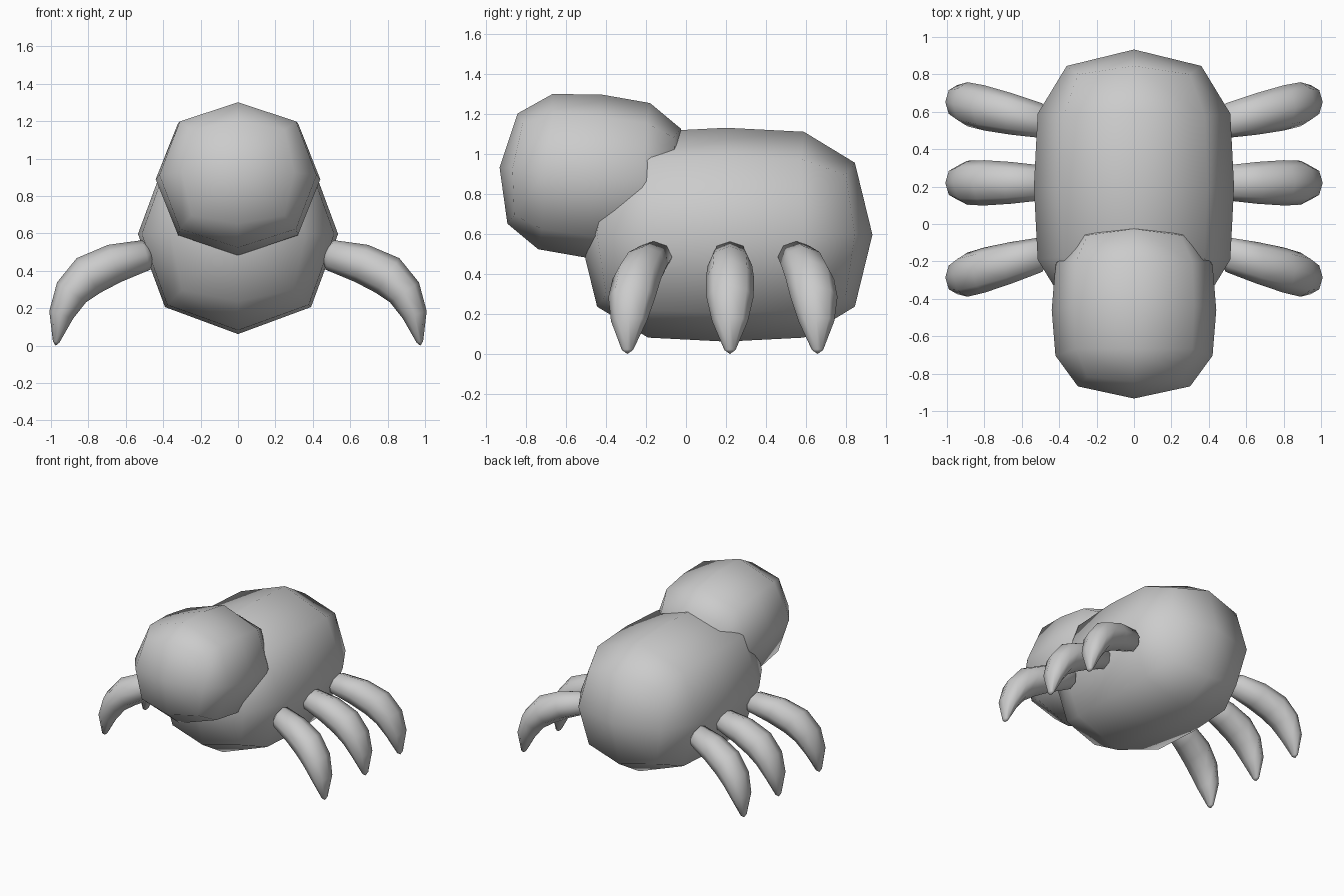
import bpy, bmesh, math
from mathutils import Vector, Matrix

if "Cube" in bpy.data.objects:
    bpy.data.objects.remove(bpy.data.objects["Cube"])


def loft(name, rings, start, end):
    """Skin closed rings of points; the ends close on a single pole point."""
    bm = bmesh.new()
    rows = [[bm.verts.new(p) for p in ring] for ring in rings]
    n = len(rows[0])
    for a, b in zip(rows, rows[1:]):
        for i in range(n):
            j = (i + 1) % n
            bm.faces.new((a[i], a[j], b[j], b[i]))
    for pole, row in ((start, rows[0]), (end, rows[-1])):
        v = bm.verts.new(pole)
        for i in range(n):
            bm.faces.new((v, row[i], row[(i + 1) % n]))
    bmesh.ops.recalc_face_normals(bm, faces=bm.faces[:])
    mesh = bpy.data.meshes.new(name)
    bm.to_mesh(mesh)
    bm.free()
    mesh.shade_smooth()
    obj = bpy.data.objects.new(name, mesh)
    bpy.context.collection.objects.link(obj)
    return obj


def rounded_block(name, half, pole, location, tilt=0.0):
    """Eight-sided rounded box along y. half: (y, rx, rz, corner y, corner scale)."""
    profile = [(-y, rx, rz, -cy, c) for y, rx, rz, cy, c in reversed(half[1:])] + half
    rings = []
    for y, rx, rz, cy, c in profile:
        rings.append([
            (rx, y, 0), (rx * c, cy, rz * c), (0, y, rz), (-rx * c, cy, rz * c),
            (-rx, y, 0), (-rx * c, cy, -rz * c), (0, y, -rz), (rx * c, cy, -rz * c)])
    obj = loft(name, rings, (0, -pole, 0), (0, pole, 0))
    obj.data.transform(Matrix.Translation(location) @ Matrix.Rotation(tilt, 4, 'X'))
    return obj


# Body
rounded_block("body", [
    (0.0, 0.535, 0.535, 0.0, 0.73),
    (0.39, 0.515, 0.515, 0.375, 0.735),
    (0.645, 0.36, 0.36, 0.60, 0.83)], 0.733, (0, 0.2, 0.597))

# Head, tipped slightly upward
rounded_block("head", [
    (0.0, 0.44, 0.41, 0.0, 0.73),
    (0.245, 0.42, 0.39, 0.235, 0.74),
    (0.41, 0.30, 0.277, 0.38, 0.83)], 0.475, (0, -0.46, 0.89), math.radians(-5.3))

# Legs: (x, z, half thickness, half width) along the curve from root to claw tip
LEG = [(0.49, 0.485, 0.082, 0.093), (0.66, 0.44, 0.105, 0.112),
       (0.80, 0.375, 0.112, 0.121), (0.89, 0.285, 0.094, 0.118),
       (0.945, 0.165, 0.067, 0.09), (0.972, 0.02, 0.018, 0.028)]


def leg(name, root_y, sweep):
    rings = []
    for i, (x, z, t, w) in enumerate(LEG):
        a, b = LEG[max(i - 1, 0)], LEG[min(i + 1, len(LEG) - 1)]
        d = Vector((b[0] - a[0], b[1] - a[1])).normalized()
        ring = []
        for k in range(8):
            ang = k * math.pi / 4
            u, v = t * math.cos(ang), w * math.sin(ang)
            px = x - d.y * u
            ring.append((px, root_y + sweep * (x - 0.48) + v, z + d.x * u))
        rings.append(ring)
    tip_y = root_y + sweep * 0.495
    obj = loft(name, rings, (0.44, root_y, 0.49), (0.975, tip_y, 0.0))
    obj.modifiers.new("mirror", 'MIRROR').use_axis[0] = True


leg("front_legs", -0.16, -0.27)
leg("middle_legs", 0.22, 0.0)
leg("back_legs", 0.55, 0.22)
